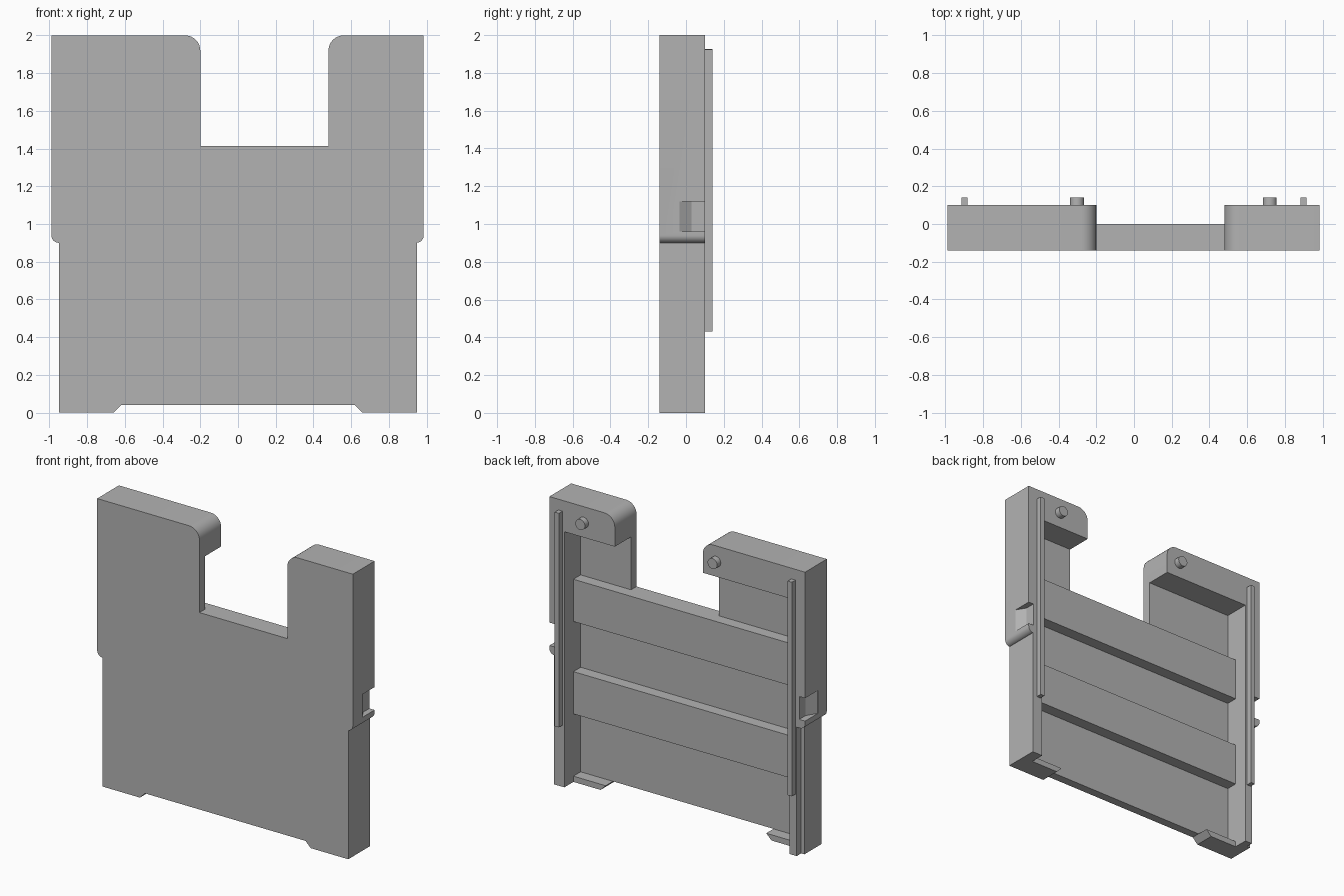
import bpy, bmesh, math
from mathutils import Vector

cube = bpy.data.objects.get("Cube")
if cube:
    bpy.data.objects.remove(cube, do_unlink=True)

grey = bpy.data.materials.new("plain grey")
grey.use_nodes = True
grey.diffuse_color = (0.45, 0.45, 0.45, 1)
grey.node_tree.nodes["Principled BSDF"].inputs["Base Color"].default_value = (0.45, 0.45, 0.45, 1)

FRONT, BACK = -0.14, 0.10
PLATE_BACK, SLAT_BACK = -0.08, 0.0
INNER = 0.87


def prism(name, points, shift):
    """Extrude a closed 3D outline along a vector."""
    bm = bmesh.new()
    face = bm.faces.new([bm.verts.new(p) for p in points])
    ext = bmesh.ops.extrude_face_region(bm, geom=[face])
    verts = [g for g in ext["geom"] if isinstance(g, bmesh.types.BMVert)]
    bmesh.ops.translate(bm, vec=Vector(shift), verts=verts)
    bmesh.ops.recalc_face_normals(bm, faces=bm.faces)
    mesh = bpy.data.meshes.new(name)
    bm.to_mesh(mesh)
    bm.free()
    mesh.materials.append(grey)
    ob = bpy.data.objects.new(name, mesh)
    bpy.context.collection.objects.link(ob)
    return ob


def box(name, x0, x1, y0, y1, z0, z1):
    outline = [(x0, y0, z0), (x1, y0, z0), (x1, y0, z1), (x0, y0, z1)]
    return prism(name, outline, (0, y1 - y0, 0))


def arc(cx, cz, r, start, end, steps=8):
    angles = [math.radians(start + (end - start) * i / steps) for i in range(steps + 1)]
    return [(cx + r * math.cos(a), cz + r * math.sin(a)) for a in angles]


def cut(target, cutter):
    mod = target.modifiers.new("cut", "BOOLEAN")
    mod.operation = "DIFFERENCE"
    mod.solver = "EXACT"
    mod.object = cutter
    bpy.context.view_layer.objects.active = target
    bpy.ops.object.modifier_apply(modifier=mod.name)
    bpy.data.objects.remove(cutter, do_unlink=True)


# Body: front outline with top notch, stepped sides and two feet
outline = [(-0.95, 0), (-0.66, 0), (-0.62, 0.04), (0.62, 0.04), (0.66, 0), (0.95, 0), (0.95, 0.9)]
outline += arc(0.945, 0.94, 0.04, -90, 0)
outline += [(0.985, 2)]
outline += arc(0.56, 1.92, 0.08, 90, 180)
outline += [(0.48, 1.415), (-0.2, 1.415)]
outline += arc(-0.28, 1.92, 0.08, 0, 90)
outline += [(-0.99, 2)]
outline += arc(-0.95, 0.94, 0.04, 180, 270)
body = prism("body", [(x, FRONT, z) for x, z in outline], (0, BACK - FRONT, 0))

# Rear recess, then deeper bays that leave two cross slats standing
cut(body, box("recess_cutter", -INNER, INNER, SLAT_BACK, 0.3, -0.2, 1.785))
for low, high in [(0.04, 0.475), (0.77, 1.12), (1.415, 1.785)]:
    cut(body, box("bay_cutter", -INNER, INNER, PLATE_BACK, 0.2, low, high))

# Ramped finger notches on both sides
for side in (-1, 1):
    ramp = [(0.988, -0.04), (0.945, 0.03), (0.945, 0.2), (1.1, 0.2), (1.1, -0.04)]
    cut(body, prism("notch_cutter", [(side * x, y, 0.96) for x, y in ramp], (0, 0, 0.16)))

# Rear corner rebate on the right side
cut(body, box("rebate_cutter", -1.1, -0.925, 0.05, 0.2, -0.1, 0.9))

# Rear guide rails
for label, x in (("right", -0.9), ("left", 0.9)):
    box(label + "_rail", x - 0.016, x + 0.016, BACK - 0.01, 0.14, 0.43, 1.925)

# Round locating pins
for label, x in (("right", -0.302), ("left", 0.72)):
    ring = arc(x, 1.89, 0.037, 0, 360, 24)[:-1]
    prism(label + "_pin", [(px, BACK - 0.01, pz) for px, pz in ring], (0, 0.05, 0))

# Smooth the rounded corners and pins, keep hard edges sharp
bpy.ops.object.select_all(action="DESELECT")
for ob in bpy.context.collection.objects:
    if ob.type == "MESH" and (ob.name == "body" or ob.name.endswith("_pin")):
        ob.select_set(True)
        bpy.context.view_layer.objects.active = ob
bpy.ops.object.shade_smooth_by_angle(angle=math.radians(30))
